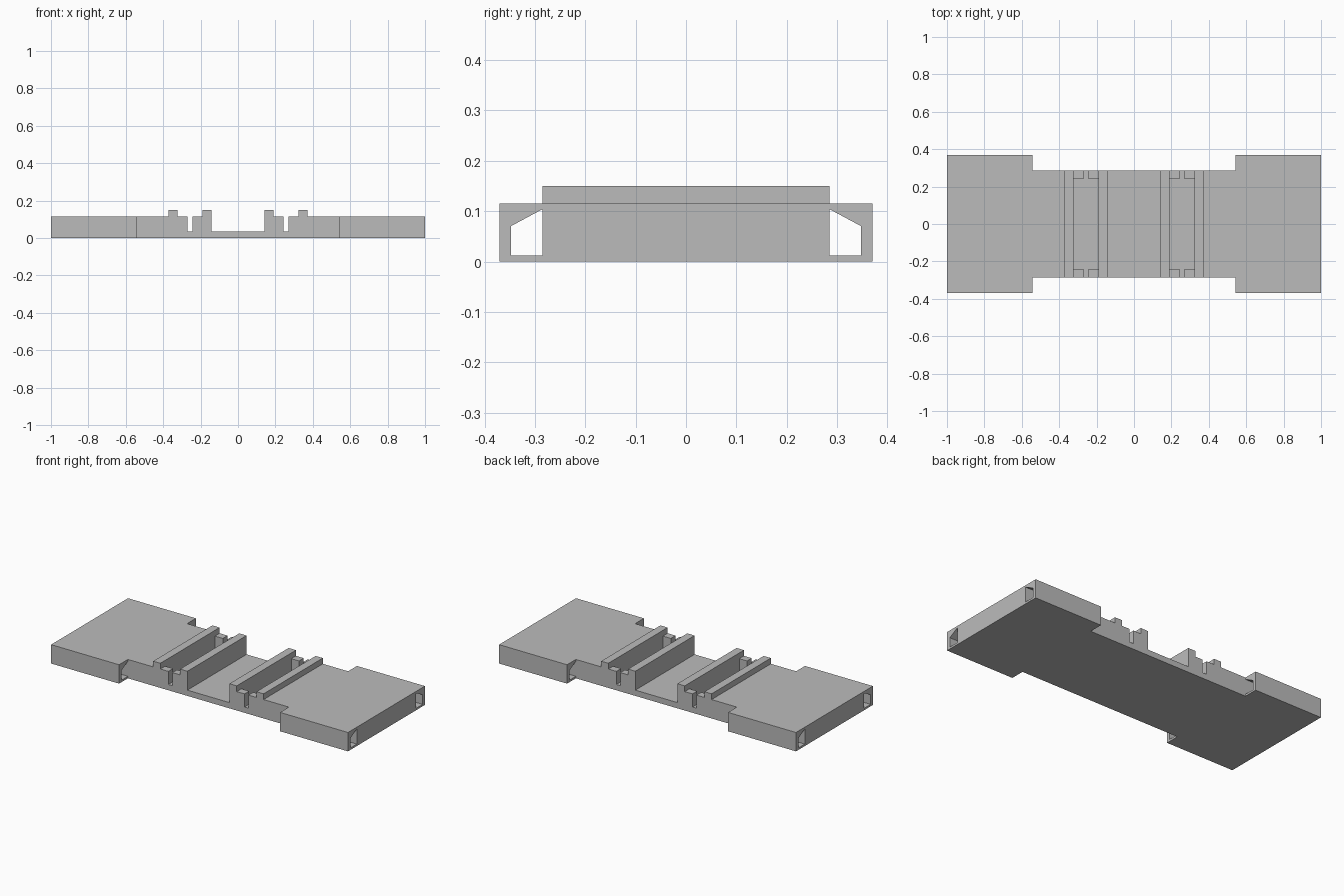
import bpy
import bmesh
from mathutils import Vector

cube = bpy.data.objects.get("Cube")
if cube:
    bpy.data.objects.remove(cube, do_unlink=True)

grey = bpy.data.materials.new("plain_grey")
grey.use_nodes = True
colour = (0.5, 0.5, 0.5, 1)
grey.diffuse_color = colour
grey.node_tree.nodes["Principled BSDF"].inputs["Base Color"].default_value = colour

# Main dimensions
LENGTH, STEP = 1.0, 0.5425           # half length, start of the wide ends
CORE, WIDE = 0.285, 0.37             # half widths
FLOOR, DECK, RIDGE = 0.035, 0.115, 0.15


def prism(name, points, start, end):
    """Extrude a closed outline of 3D points from start to end offsets."""
    bm = bmesh.new()
    face = bm.faces.new([bm.verts.new(Vector(p) + Vector(start)) for p in points])
    result = bmesh.ops.extrude_face_region(bm, geom=[face])
    moved = [g for g in result["geom"] if isinstance(g, bmesh.types.BMVert)]
    bmesh.ops.translate(bm, verts=moved, vec=Vector(end) - Vector(start))
    bmesh.ops.recalc_face_normals(bm, faces=bm.faces)
    mesh = bpy.data.meshes.new(name)
    bm.to_mesh(mesh)
    bm.free()
    mesh.materials.append(grey)
    obj = bpy.data.objects.new(name, mesh)
    bpy.context.collection.objects.link(obj)
    return obj


# Central deck: stepped profile with two pairs of ridges, mirrored in x
inner, trough_in, trough_out, outer = 0.1415, 0.191, 0.3235, 0.372
half = [(inner, FLOOR), (inner, RIDGE), (trough_in, RIDGE), (trough_in, FLOOR),
        (trough_out, FLOOR), (trough_out, RIDGE), (outer, RIDGE), (outer, DECK),
        (LENGTH, DECK), (LENGTH, 0)]
outline = half + [(-x, z) for x, z in reversed(half)]
prism("deck", [(x, 0, z) for x, z in outline], (0, -CORE, 0), (0, CORE, 0))

# Hollow side channels at the wide ends, open along x
channel = [(CORE, 0), (WIDE, 0), (WIDE, DECK), (CORE, DECK),
           (CORE, 0.104), (0.348, 0.07), (0.348, 0.012), (CORE, 0.012)]
for sx, side in ((1, "left"), (-1, "right")):
    for sy, depth in ((-1, "front"), (1, "back")):
        prism(f"{depth}_{side}_channel", [(0, sy * y, z) for y, z in channel],
              (sx * STEP, 0, 0), (sx * LENGTH, 0, 0))

        # Paired tabs closing the trough ends, with a narrow slot between
        for place, a, b in (("inner", trough_in, 0.243), ("outer", 0.27, trough_out)):
            tab = [(a, FLOOR), (b, FLOOR), (b, DECK), (a, DECK)]
            prism(f"{depth}_{side}_{place}_tab", [(sx * x, 0, z) for x, z in tab],
                  (0, sy * 0.24, 0), (0, sy * CORE, 0))
